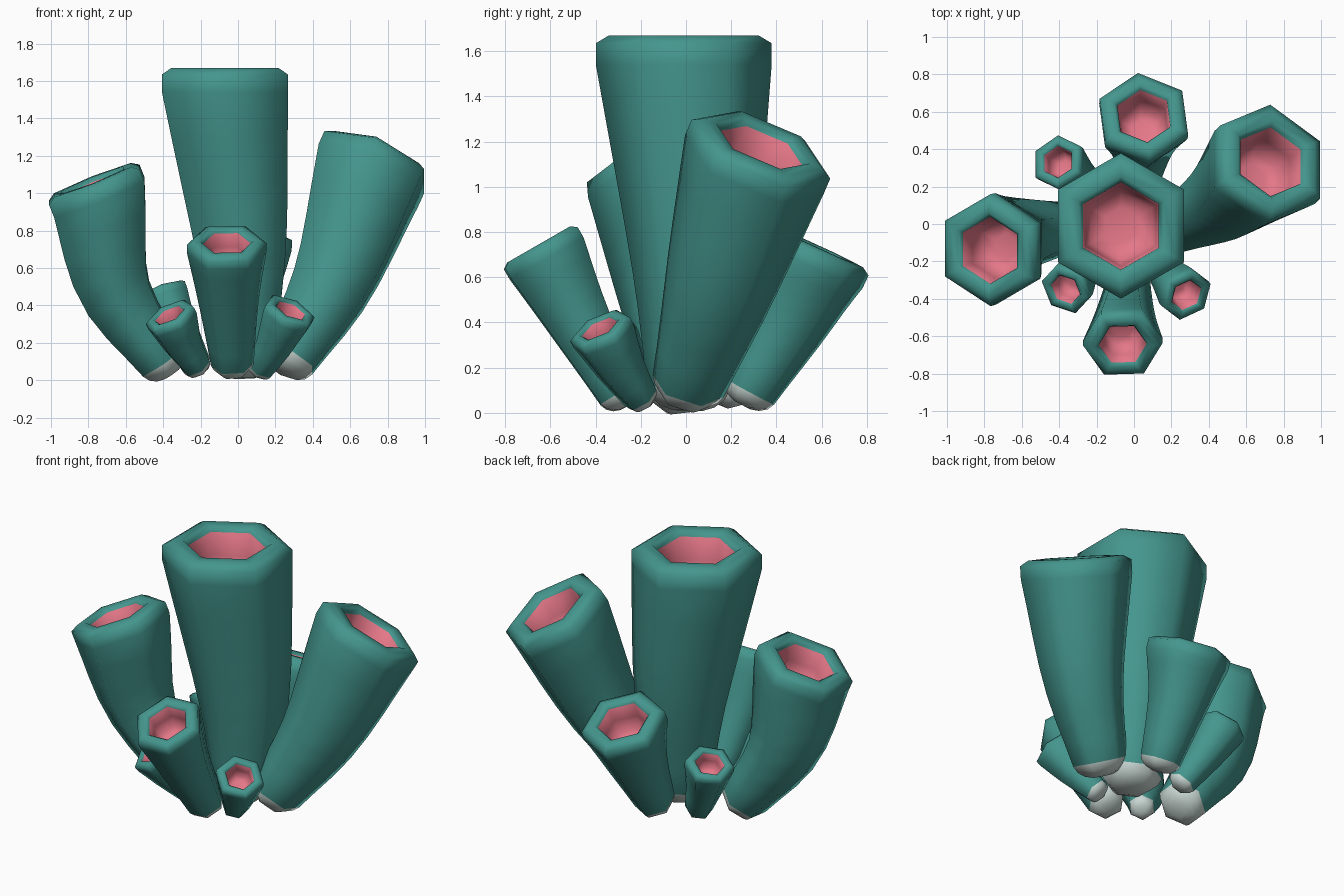
import bpy, bmesh, math
from mathutils import Vector

if "Cube" in bpy.data.objects:
    bpy.data.objects.remove(bpy.data.objects["Cube"])

SIDES = 6


def material(name, rgb):
    m = bpy.data.materials.new(name)
    m.diffuse_color = (*rgb, 1)
    m.use_nodes = True
    m.node_tree.nodes["Principled BSDF"].inputs["Base Color"].default_value = m.diffuse_color
    return m


TEAL = material("teal skin", (0.058, 0.305, 0.27))
PINK = material("pink hollow", (0.78, 0.185, 0.245))
GREY = material("pale base", (0.58, 0.68, 0.65))


def spline(points, t):
    """Catmull-Rom point on a short path, t in 0..1"""
    pts = [2 * points[0] - points[1], *points, 2 * points[-1] - points[-2]]
    n = len(points) - 1
    i = min(int(t * n), n - 1)
    f = t * n - i
    a, b, c, d = pts[i:i + 4]
    return 0.5 * (2 * b + (c - a) * f + (2 * a - 5 * b + 4 * c - d) * f * f
                  + (3 * b - a - 3 * c + d) * f ** 3)


def tube(name, path, r_base, r_top, tilt, phase, steps=7):
    """Six-sided flaring tube. path ends at the rim centre, tilt = rim normal."""
    bm = bmesh.new()
    normal = Vector(tilt).normalized()
    path = [Vector(p) for p in path]
    rim = path[-1].copy()
    path[-1] = rim - normal * r_top * 0.33
    ph = math.radians(phase)

    def ring(centre, axis, radius):
        u = (Vector((1, 0, 0)) - axis * axis.x).normalized()
        v = axis.cross(u)
        return [bm.verts.new(centre + radius * (u * math.cos(a) + v * math.sin(a)))
                for a in (ph + math.tau * k / SIDES for k in range(SIDES))]

    rings = []  # (verts, material of the band leading to this ring)
    # rounded pale base
    start = (spline(path, 0.03) - path[0]).normalized()
    for depth, k in ((0.54, 0.35), (0.44, 0.65), (0.25, 0.88)):
        rings.append((ring(path[0] - start * depth * r_base, start, k * r_base), 2))
    # body
    for i in range(steps + 1):
        t = i / steps
        axis = (spline(path, min(t + 0.03, 1)) - spline(path, max(t - 0.03, 0))).normalized()
        w = max(0, (t - 0.6) / 0.4)
        axis = axis.lerp(normal, w).normalized()
        rings.append((ring(spline(path, t), axis, r_base + (r_top - r_base) * t ** 1.08),
                      2 if i == 0 else 0))
    # bevelled rim, lip and hollow
    for depth, k, m in ((0.09, 1.0, 0), (0.0, 0.85, 0), (0.0, 0.68, 0), (0.08, 0.6, 0),
                        (0.45, 0.56, 1), (0.8, 0.48, 1), (0.86, 0.25, 1)):
        rings.append((ring(rim - normal * depth * r_top, normal, k * r_top), m))
    for (a, _), (b, m) in zip(rings, rings[1:]):
        for k in range(SIDES):
            j = (k + 1) % SIDES
            bm.faces.new((a[k], a[j], b[j], b[k])).material_index = m
    bm.faces.new(rings[0][0][::-1]).material_index = 2
    bm.faces.new(rings[-1][0]).material_index = 1

    me = bpy.data.meshes.new(name)
    bm.to_mesh(me)
    bm.free()
    for m in (TEAL, PINK, GREY):
        me.materials.append(m)
    ob = bpy.data.objects.new(name, me)
    bpy.context.collection.objects.link(ob)
    bpy.ops.object.select_all(action='DESELECT')
    ob.select_set(True)
    bpy.context.view_layer.objects.active = ob
    bpy.ops.object.shade_smooth_by_angle(angle=math.radians(75))


# large tubes
tube("centre_tube", [(0.03, 0.01, 0.11), (0.015, 0.03, 0.72), (-0.07, -0.01, 1.67)],
     0.185, 0.389, (0, 0, 1), 30)
tube("left_tube", [(-0.4, -0.03, 0.1), (-0.665, -0.075, 0.5), (-0.778, -0.142, 1.07)],
     0.15, 0.3, (-0.37, -0.08, 0.93), 30)
tube("right_tube", [(0.27, 0.01, 0.12), (0.515, 0.145, 0.55), (0.74, 0.342, 1.192)],
     0.165, 0.333, (0.38, 0.36, 0.85), 30)

# medium tubes
tube("back_tube", [(0.03, 0.28, 0.095), (0.04, 0.455, 0.42), (0.053, 0.585, 0.735)],
     0.125, 0.257, (0.03, 0.42, 0.91), 37)
tube("front_tube", [(-0.03, -0.29, 0.085), (-0.05, -0.48, 0.42), (-0.06, -0.652, 0.745)],
     0.115, 0.213, (0, -0.5, 0.87), 2)

# small tubes
tube("front_left_tube", [(-0.22, -0.19, 0.075), (-0.3, -0.27, 0.2), (-0.37, -0.355, 0.355)],
     0.08, 0.143, (-0.42, -0.42, 0.8), -7, 4)
tube("front_right_tube", [(0.12, -0.2, 0.065), (0.2, -0.29, 0.2), (0.285, -0.385, 0.38)],
     0.08, 0.147, (0.4, -0.42, 0.8), 15, 4)
tube("back_left_tube", [(-0.22, 0.18, 0.08), (-0.32, 0.26, 0.27), (-0.41, 0.335, 0.48)],
     0.085, 0.148, (-0.35, 0.25, 0.9), 30, 4)
